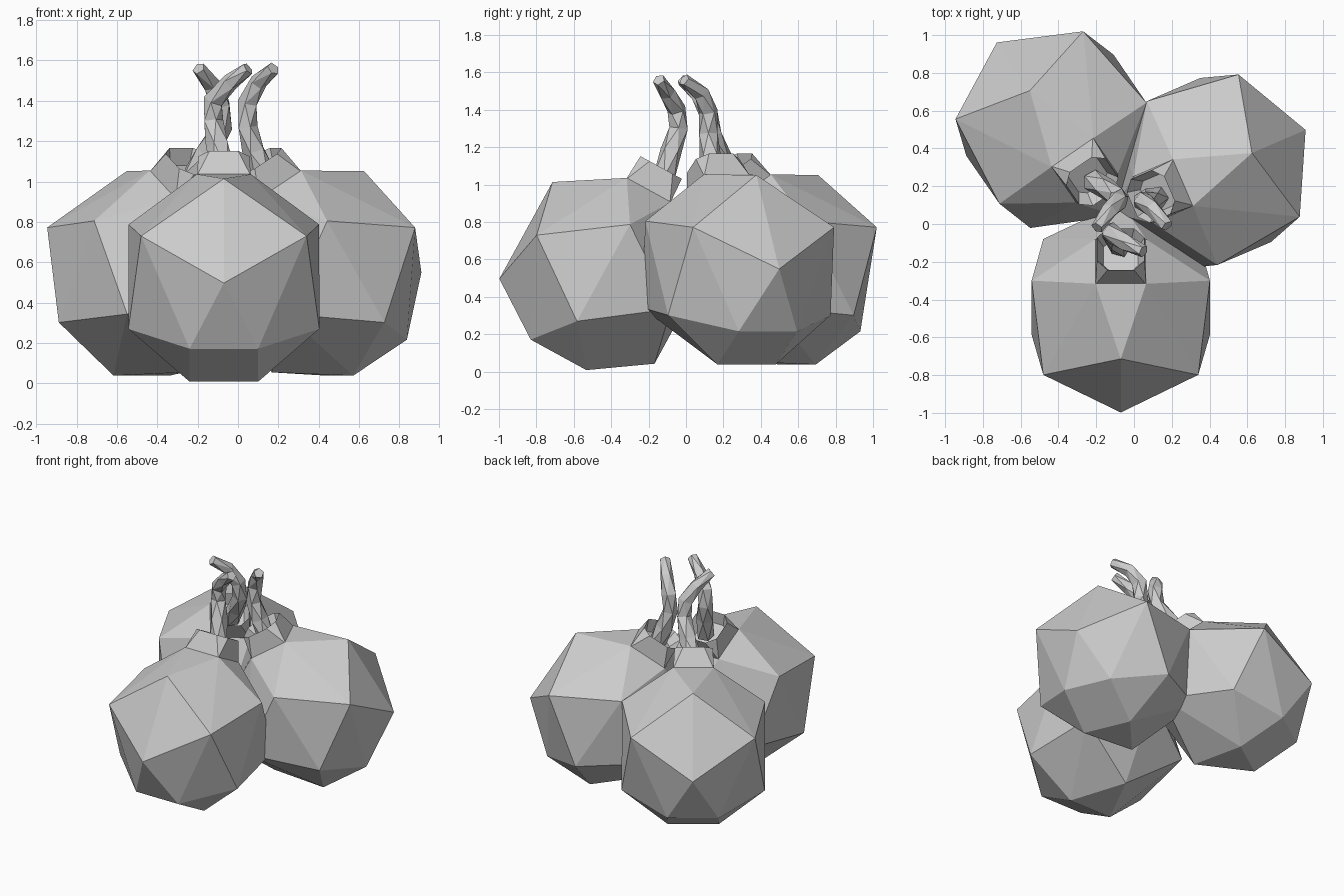
import bpy, bmesh
from math import radians, cos, sin, sqrt
from mathutils import Matrix, Vector

if "Cube" in bpy.data.objects:
    bpy.data.objects.remove(bpy.data.objects["Cube"])


def ring(r, h, start):
    return [Vector((r * cos(radians(start + 90 * i)), r * sin(radians(start + 90 * i)), h)) for i in range(4)]


def finish(bm, name, matrix=None):
    bmesh.ops.recalc_face_normals(bm, faces=bm.faces)
    if matrix:
        bm.transform(matrix)
    me = bpy.data.meshes.new(name)
    bm.to_mesh(me)
    bm.free()
    ob = bpy.data.objects.new(name, me)
    bpy.context.collection.objects.link(ob)
    return ob


def hull(points):
    bm = bmesh.new()
    for p in points:
        bm.verts.new(p)
    bmesh.ops.convex_hull(bm, input=bm.verts[:])
    bmesh.ops.dissolve_limit(bm, angle_limit=radians(1), verts=bm.verts[:], edges=bm.edges[:])
    return bm


# Faceted bulb: four-sided rings, alternately turned by 45 degrees
def make_bulb(name, matrix):
    pts = (ring(.24, -.455, 45) + ring(.473, -.25, 0) + ring(.58, .05, 45)
           + ring(.472, .34, 0) + ring(.19, .55, 45))
    finish(hull(pts), name, matrix)


# Collar: square base, eight-sided rim with a sunken middle
def make_collar(name, matrix):
    pts = ring(.19, .54, 45)
    for sx in (-1, 1):
        for sy in (-1, 1):
            pts += [Vector((sx * .07, sy * .126, .687)), Vector((sx * .126, sy * .07, .687))]
    bm = hull(pts)
    bmesh.ops.recalc_face_normals(bm, faces=bm.faces)
    bm.faces.ensure_lookup_table()
    top = max(bm.faces, key=lambda f: f.calc_center_median().z)
    bmesh.ops.inset_region(bm, faces=[top], thickness=.035, use_even_offset=True)
    for v in top.verts:
        v.co.z -= .08
    finish(bm, name, matrix)


# Stem: five-sided twisted tube along a path
def make_stem(name, path, sides=5):
    path = [Vector(p) for p in path]
    bm = bmesh.new()
    radii = [.06, .06, .052, .052, .045, .034]
    rings = []
    for i, p in enumerate(path):
        t = (path[min(i + 1, len(path) - 1)] - path[max(i - 1, 0)]).normalized()
        x = Vector((1, 0, 0))
        x = (x - t * x.dot(t)).normalized()
        y = t.cross(x)
        loop = []
        for k in range(sides):
            a = radians(360 / sides * k + 36 * i)
            loop.append(bm.verts.new(p + radii[i] * (x * cos(a) + y * sin(a))))
        rings.append(loop)
    for a, b in zip(rings, rings[1:]):
        for k in range(sides):
            n = (k + 1) % sides
            bm.faces.new((a[k], a[n], b[k]))
            bm.faces.new((a[n], b[n], b[k]))
    bm.faces.new(rings[0][::-1])
    bm.faces.new(rings[-1])
    finish(bm, name)


# Three leaning fruits: centre, turn about z, lean, stem path
fruits = {
    "front": ((-.07, -.463, .489), 0, 28.7,
              [(-.07, -.12, 1.03), (-.1, -.08, 1.18), (-.125, -.04, 1.3),
               (-.12, -.05, 1.4), (-.04, -.1, 1.49), (.05, -.145, 1.56)]),
    "right": ((.418, .287, .515), 113.3, 31.5,
              [(.13, .14, 1.03), (.08, .13, 1.15), (.045, .12, 1.27),
               (.05, .12, 1.39), (.1, .08, 1.49), (.175, -.01, 1.56)]),
    "left": ((-.424, .521, .515), 214.5, 31.5,
             [(-.22, .23, 1.03), (-.15, .19, 1.14), (-.08, .14, 1.27),
              (-.085, .12, 1.38), (-.13, .07, 1.48), (-.195, -.02, 1.56)]),
}
for side, (centre, turn, lean, path) in fruits.items():
    m = (Matrix.Translation(centre) @ Matrix.Rotation(radians(turn), 4, 'Z')
         @ Matrix.Rotation(radians(-lean), 4, 'X'))
    make_bulb(side + "_fruit", m)
    make_collar(side + "_collar", m)
    make_stem(side + "_stem", path)
